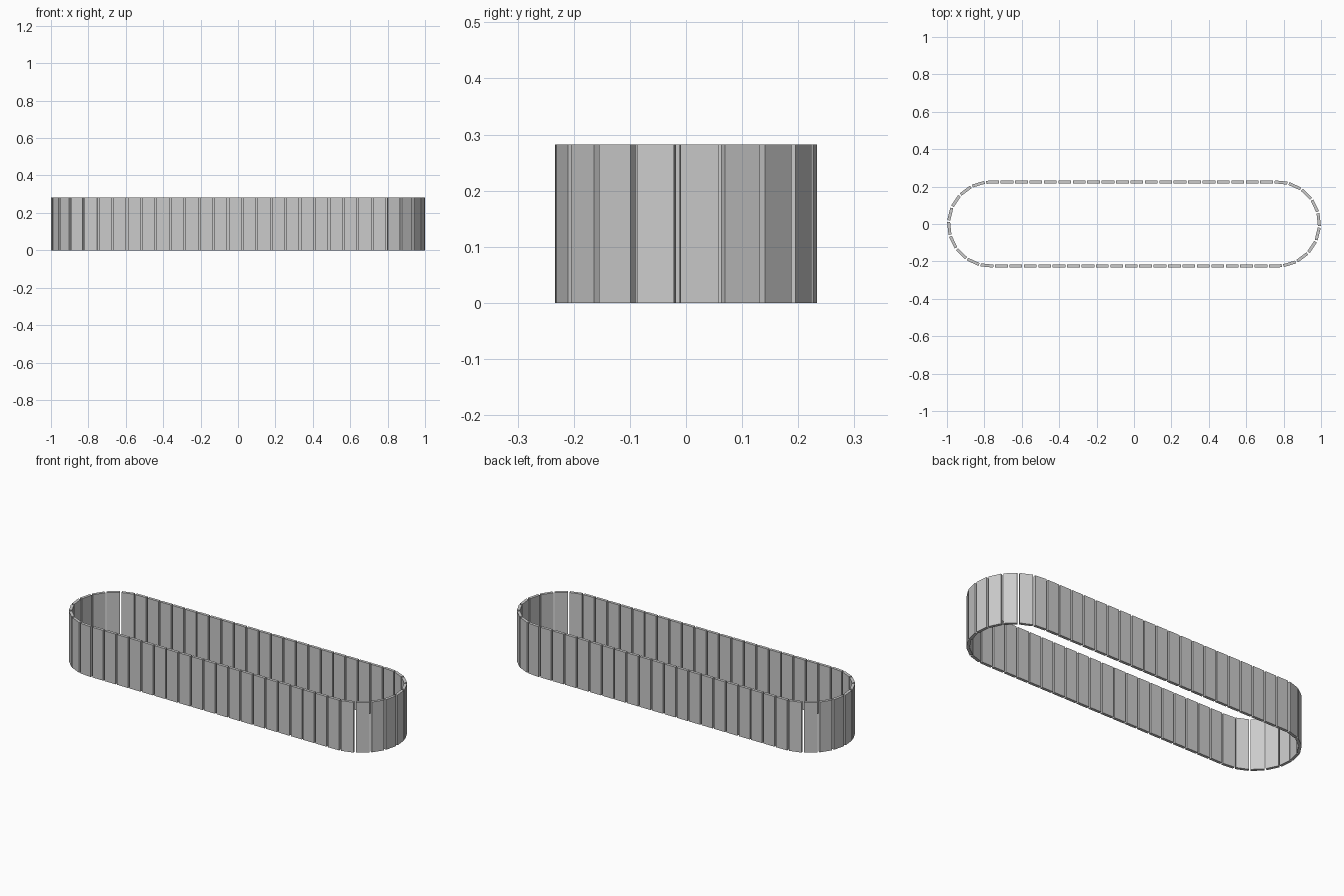
import bpy, bmesh, math
from mathutils import Matrix, Vector

if "Cube" in bpy.data.objects:
    bpy.data.objects.remove(bpy.data.objects["Cube"])

HALF, R = 0.766, 0.224        # straight half length, end radius (centre line)
COUNT = 58                    # plates round the loop
THICK, HEIGHT, GAP = 0.016, 0.282, 0.009
ARC = math.pi * R
TOTAL = 4 * HALF + 2 * ARC
PITCH = TOTAL / COUNT
START = -0.015                # first gap, measured from the right-hand tip


def loop_point(s):
    """Point on the stadium path, s runs anticlockwise from the right tip."""
    s = (s + ARC / 2) % TOTAL
    side = 1
    if s >= TOTAL / 2:        # second half is the first turned by 180 degrees
        s -= TOTAL / 2
        side = -1
    if s < ARC:
        a = s / R - math.pi / 2
        p = Vector((HALF + R * math.cos(a), R * math.sin(a), 0))
    else:
        p = Vector((HALF - (s - ARC), R, 0))
    return p * side


grey = bpy.data.materials.new("plain grey")
grey.diffuse_color = (0.6, 0.6, 0.6, 1)
grey.use_nodes = True
grey.node_tree.nodes["Principled BSDF"].inputs["Base Color"].default_value = grey.diffuse_color

# Ring of separate upright plates, each laid along its chord of the path
bm = bmesh.new()
for i in range(COUNT):
    s = START + i * PITCH
    a = loop_point(s + GAP / 2)
    b = loop_point(s + PITCH - GAP / 2)
    d = b - a
    mid = (a + b) / 2 + Vector((0, 0, HEIGHT / 2))
    # push curved plates out so the middle sits close to the path
    mid += (loop_point(s + PITCH / 2) - (a + b) / 2) * 0.5
    mat = (Matrix.Translation(mid)
           @ Matrix.Rotation(math.atan2(d.y, d.x), 4, 'Z')
           @ Matrix.Diagonal((d.length, THICK, HEIGHT, 1)))
    bmesh.ops.create_cube(bm, size=1, matrix=mat)

mesh = bpy.data.meshes.new("track_plates")
bm.to_mesh(mesh)
bm.free()
mesh.materials.append(grey)
bpy.context.collection.objects.link(bpy.data.objects.new("track_plates", mesh))
